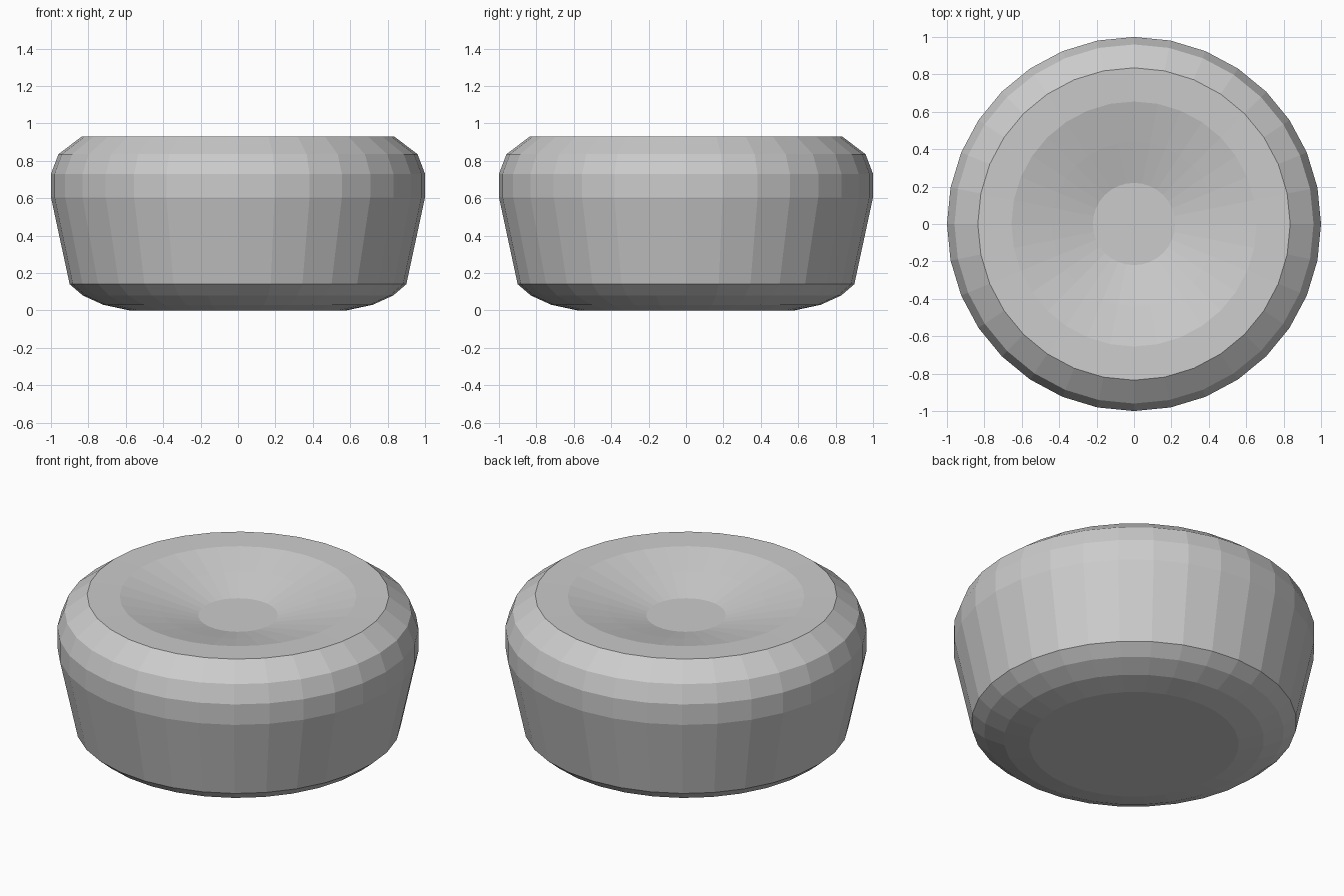
import bpy, bmesh
from math import cos, sin, tau

if "Cube" in bpy.data.objects:
    bpy.data.objects.remove(bpy.data.objects["Cube"])

SIDES = 32


def lathe(name, profile):
    """Revolve (radius, height) points into a closed, flat-shaded solid."""
    bm = bmesh.new()
    rings = [[bm.verts.new((r * cos(tau * i / SIDES), r * sin(tau * i / SIDES), z))
              for i in range(SIDES)] for r, z in profile]
    for low, high in zip(rings, rings[1:]):
        for i in range(SIDES):
            j = (i + 1) % SIDES
            bm.faces.new((low[i], low[j], high[j], high[i]))
    # Cap both ends
    bm.faces.new(rings[0][::-1])
    bm.faces.new(rings[-1])
    mesh = bpy.data.meshes.new(name)
    bm.to_mesh(mesh)
    bm.free()
    obj = bpy.data.objects.new(name, mesh)
    bpy.context.collection.objects.link(obj)
    return obj


# Round body: flat base, flared wall, rounded shoulder, then the dished top
lathe("round_body", [
    (0.58, 0.0), (0.72, 0.03), (0.83, 0.08), (0.90, 0.14),
    (1.0, 0.605), (1.0, 0.73), (0.96, 0.835), (0.835, 0.93),
    (0.655, 0.925), (0.44, 0.87), (0.22, 0.81),
])
